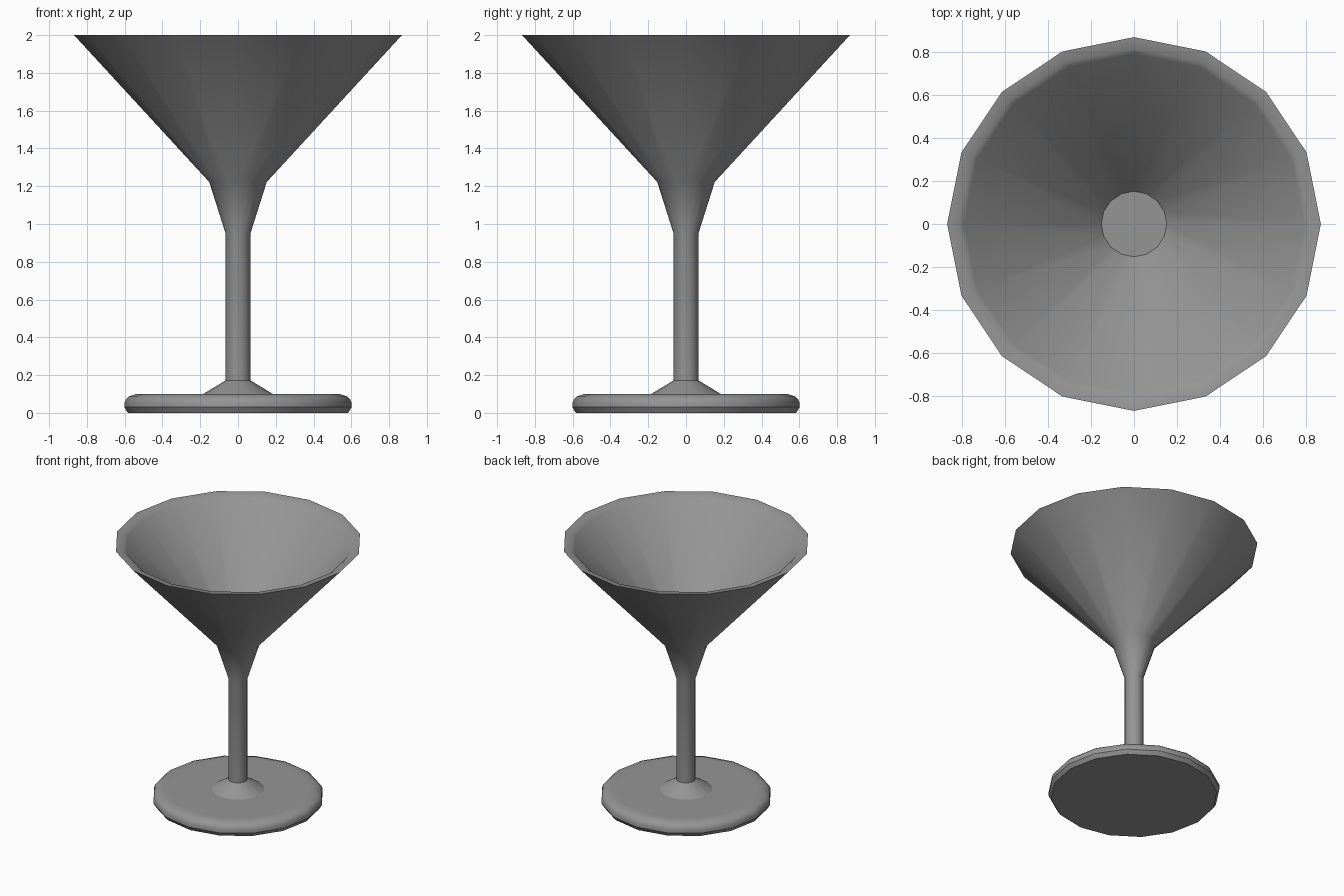
import bpy, bmesh, math

if "Cube" in bpy.data.objects:
    bpy.data.objects.remove(bpy.data.objects["Cube"])

SIDES = 16

# Outer and inner half-profile of the glass (radius, height), from base centre to bowl floor
profile = [
    (0.583, 0.0), (0.602, 0.03), (0.601, 0.055),                # foot edge
    (0.593, 0.073), (0.578, 0.087), (0.54, 0.10), (0.50, 0.10), # rounded foot top
    (0.185, 0.10), (0.066, 0.172),                              # collar
    (0.066, 0.95), (0.152, 1.222),                              # stem and flare
    (0.868, 2.0), (0.815, 1.993), (0.79, 1.975),                # bowl and soft rim
    (0.152, 1.28),                                              # inside
]

bm = bmesh.new()
rings = []
for r, z in profile:
    rings.append([bm.verts.new((r * math.cos(2 * math.pi * i / SIDES),
                                r * math.sin(2 * math.pi * i / SIDES), z))
                  for i in range(SIDES)])

# Walls between neighbouring rings
for low, high in zip(rings, rings[1:]):
    for i in range(SIDES):
        j = (i + 1) % SIDES
        bm.faces.new((low[i], low[j], high[j], high[i]))

# Flat underside and flat bowl floor
bm.faces.new(rings[0][::-1])
bm.faces.new(rings[-1])
bmesh.ops.recalc_face_normals(bm, faces=bm.faces[:])

mesh = bpy.data.meshes.new("cocktail_glass")
bm.to_mesh(mesh)
bm.free()
glass = bpy.data.objects.new("cocktail_glass", mesh)
bpy.context.collection.objects.link(glass)

# Dark grey finish
grey = bpy.data.materials.new("dark_grey")
grey.diffuse_color = (0.3, 0.3, 0.3, 1.0)
grey.use_nodes = True
grey.node_tree.nodes["Principled BSDF"].inputs["Base Color"].default_value = grey.diffuse_color
mesh.materials.append(grey)

# Smooth walls, crisp edges at foot, collar and rim
bpy.context.view_layer.objects.active = glass
glass.select_set(True)
bpy.ops.object.shade_smooth_by_angle(angle=math.radians(30))
